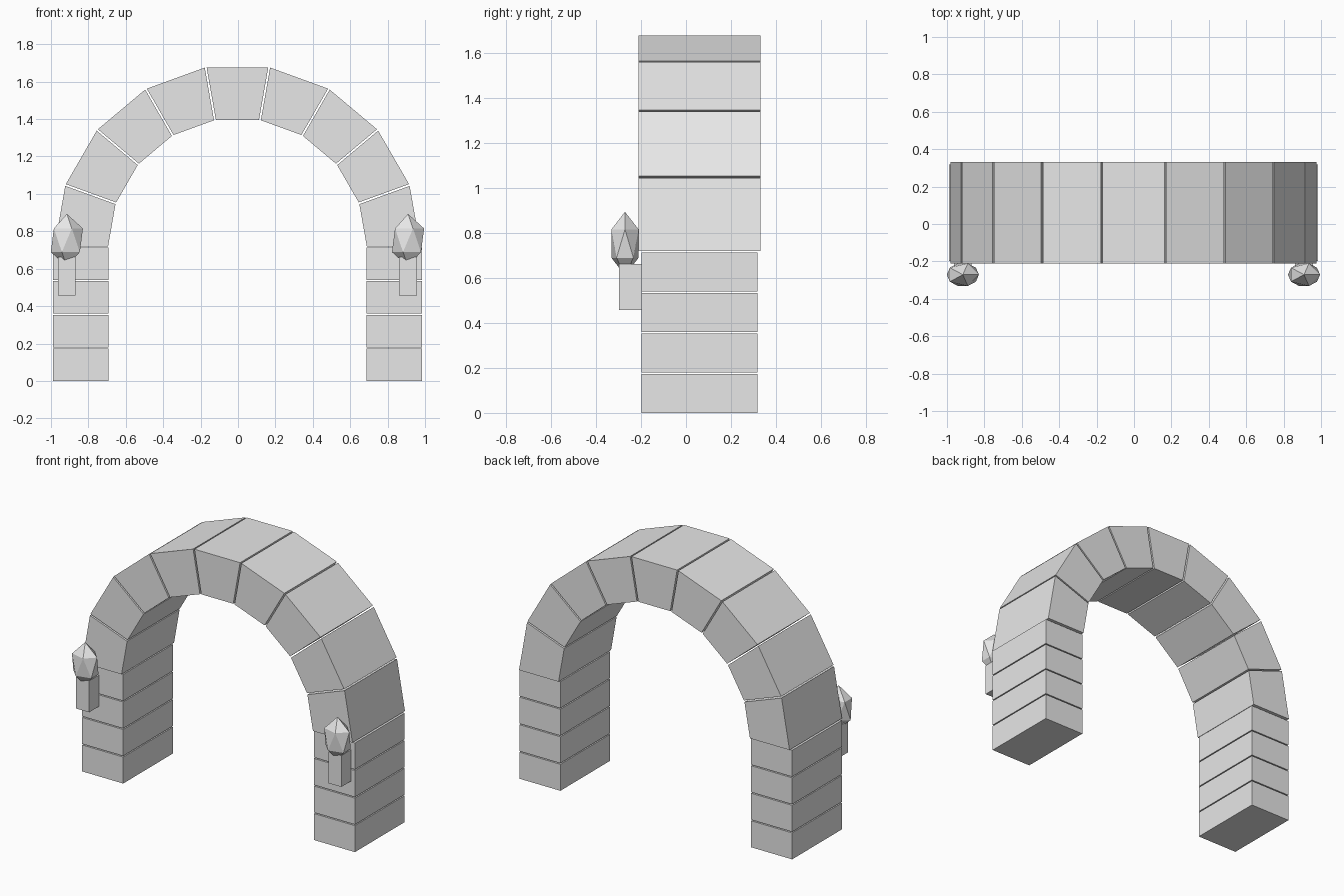
import bpy
import bmesh
from math import radians, sin, cos
from mathutils import Vector

cube = bpy.data.objects.get("Cube")
if cube:
    bpy.data.objects.remove(cube)

stone = bpy.data.materials.new("grey stone")
stone.use_nodes = True
grey = (0.8, 0.8, 0.8, 1)
stone.diffuse_color = grey
stone.node_tree.nodes["Principled BSDF"].inputs["Base Color"].default_value = grey

CENTRE_X = -0.003


def add_object(name, bm):
    bmesh.ops.recalc_face_normals(bm, faces=bm.faces[:])
    mesh = bpy.data.meshes.new(name)
    bm.to_mesh(mesh)
    bm.free()
    mesh.materials.append(stone)
    obj = bpy.data.objects.new(name, mesh)
    bpy.context.collection.objects.link(obj)
    return obj


def add_prism(name, outline, y_front, y_back):
    """Extrude an x-z outline from front to back."""
    bm = bmesh.new()
    face = bm.faces.new([bm.verts.new((x, y_front, z)) for x, z in outline])
    result = bmesh.ops.extrude_face_region(bm, geom=[face])
    moved = [v for v in result["geom"] if isinstance(v, bmesh.types.BMVert)]
    bmesh.ops.translate(bm, verts=moved, vec=(0, y_back - y_front, 0))
    return add_object(name, bm)


def add_block(name, x, width, y_front, y_back, z_low, z_high):
    left, right = x - width / 2, x + width / 2
    outline = [(left, z_low), (right, z_low), (right, z_high), (left, z_high)]
    return add_prism(name, outline, y_front, y_back)


# Arch of nine wedge stones with narrow joints
STONES, INNER, OUTER, SPRING_Z, HALF_GAP = 9, 0.692, 0.978, 0.713, 0.005
half = radians(90 / STONES)
for i in range(STONES):
    mid = half * (2 * i + 1)
    outline = []
    for radius, side in ((INNER, -1), (OUTER, -1), (OUTER, 1), (INNER, 1)):
        angle = mid + side * half
        # Pull each joint face back along its normal
        shift = -side * HALF_GAP
        x = radius * cos(angle) - shift * sin(angle)
        z = radius * sin(angle) + shift * cos(angle)
        outline.append((CENTRE_X + x, SPRING_Z + z))
    add_prism(f"arch_stone_{i + 1}", outline, -0.21, 0.332)

# Two pillars of four stacked blocks, each with a torch on the front
for side, label in ((1, "left"), (-1, "right")):
    for i in range(4):
        low = i * 0.18
        add_block(f"{label}_pillar_block_{i + 1}", CENTRE_X + side * 0.838, 0.297,
                  -0.197, 0.317, low, low + 0.173)

    torch_x = CENTRE_X + side * 0.912
    add_block(f"{label}_torch_holder", torch_x, 0.094, -0.298, -0.197, 0.457, 0.662)

    bm = bmesh.new()
    bmesh.ops.create_icosphere(bm, subdivisions=1, radius=1)
    bmesh.ops.scale(bm, verts=bm.verts[:], vec=(0.096, 0.071, 0.141))
    bmesh.ops.translate(bm, verts=bm.verts[:], vec=Vector((torch_x, -0.271, 0.752)))
    add_object(f"{label}_torch_flame", bm)
